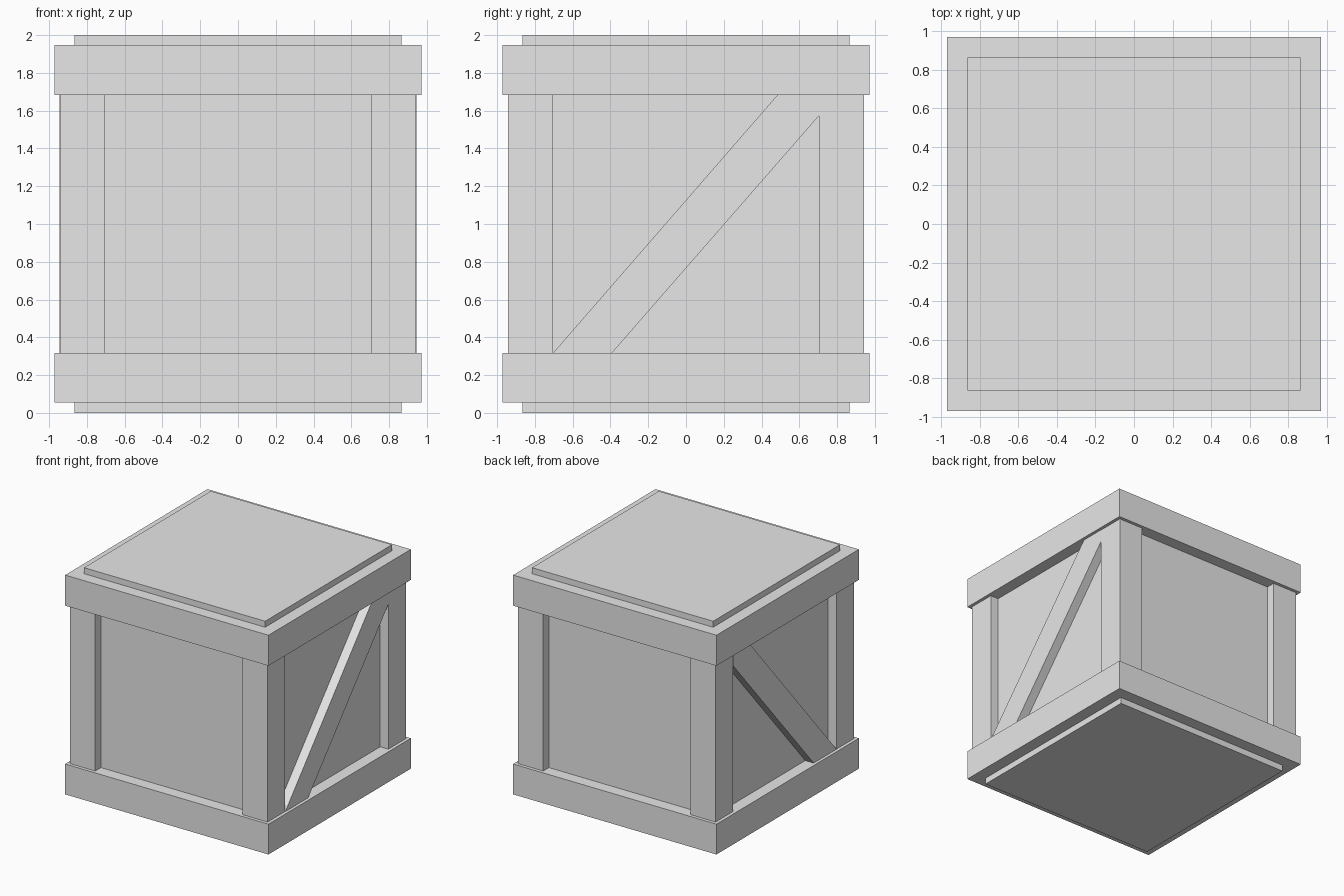
import bpy
import bmesh

cube = bpy.data.objects.get("Cube")
if cube:
    bpy.data.objects.remove(cube, do_unlink=True)

GREY = (0.8, 0.8, 0.8, 1.0)
mat = bpy.data.materials.new("plain_grey")
mat.use_nodes = True
mat.diffuse_color = GREY
mat.node_tree.nodes["Principled BSDF"].inputs["Base Color"].default_value = GREY

CORE, POST, BAND = 0.865, 0.943, 0.971   # half widths, inner to outer
POST_IN = 0.704                          # inner edge of the corner posts
LOW, HIGH = 0.317, 1.684                 # inner edges of the two bands


def add_prism(name, outline, axis, start, end):
    """Extrude a closed 2D outline along the x or z axis."""
    def place(p, d):
        return (d, *p) if axis == "x" else (*p, d)

    bm = bmesh.new()
    face = bm.faces.new([bm.verts.new(place(p, start)) for p in outline])
    moved = bmesh.ops.extrude_face_region(bm, geom=[face])["geom"]
    for v in moved:
        if isinstance(v, bmesh.types.BMVert):
            v.co["xyz".index(axis)] = end
    bmesh.ops.recalc_face_normals(bm, faces=bm.faces)
    mesh = bpy.data.meshes.new(name)
    bm.to_mesh(mesh)
    bm.free()
    mesh.materials.append(mat)
    obj = bpy.data.objects.new(name, mesh)
    bpy.context.collection.objects.link(obj)
    return obj


def rect(x0, x1, y0, y1):
    return [(x0, y0), (x1, y0), (x1, y1), (x0, y1)]


# Inner box, showing as side panels, lid and base
add_prism("crate_box", rect(-CORE, CORE, -CORE, CORE), "z", 0, 2)

# Wide bands around the bottom and the top
square = rect(-BAND, BAND, -BAND, BAND)
add_prism("bottom_band", square, "z", 0.055, LOW)
add_prism("top_band", square, "z", HIGH, 1.948)

# Corner posts
for sx, side in ((-1, "right"), (1, "left")):
    for sy, end in ((-1, "front"), (1, "back")):
        corner = rect(sx * POST_IN, sx * POST, sy * POST_IN, sy * POST)
        add_prism(f"{end}_{side}_post", corner, "z", LOW, HIGH)

# Diagonal braces on the two sides, trimmed by the posts and bands
brace = [(-POST_IN, LOW), (-0.392, LOW), (POST_IN, 1.573),
         (POST_IN, HIGH), (0.485, HIGH)]
for sx, side in ((-1, "right"), (1, "left")):
    add_prism(f"{side}_brace", brace, "x", sx * CORE, sx * 0.945)
